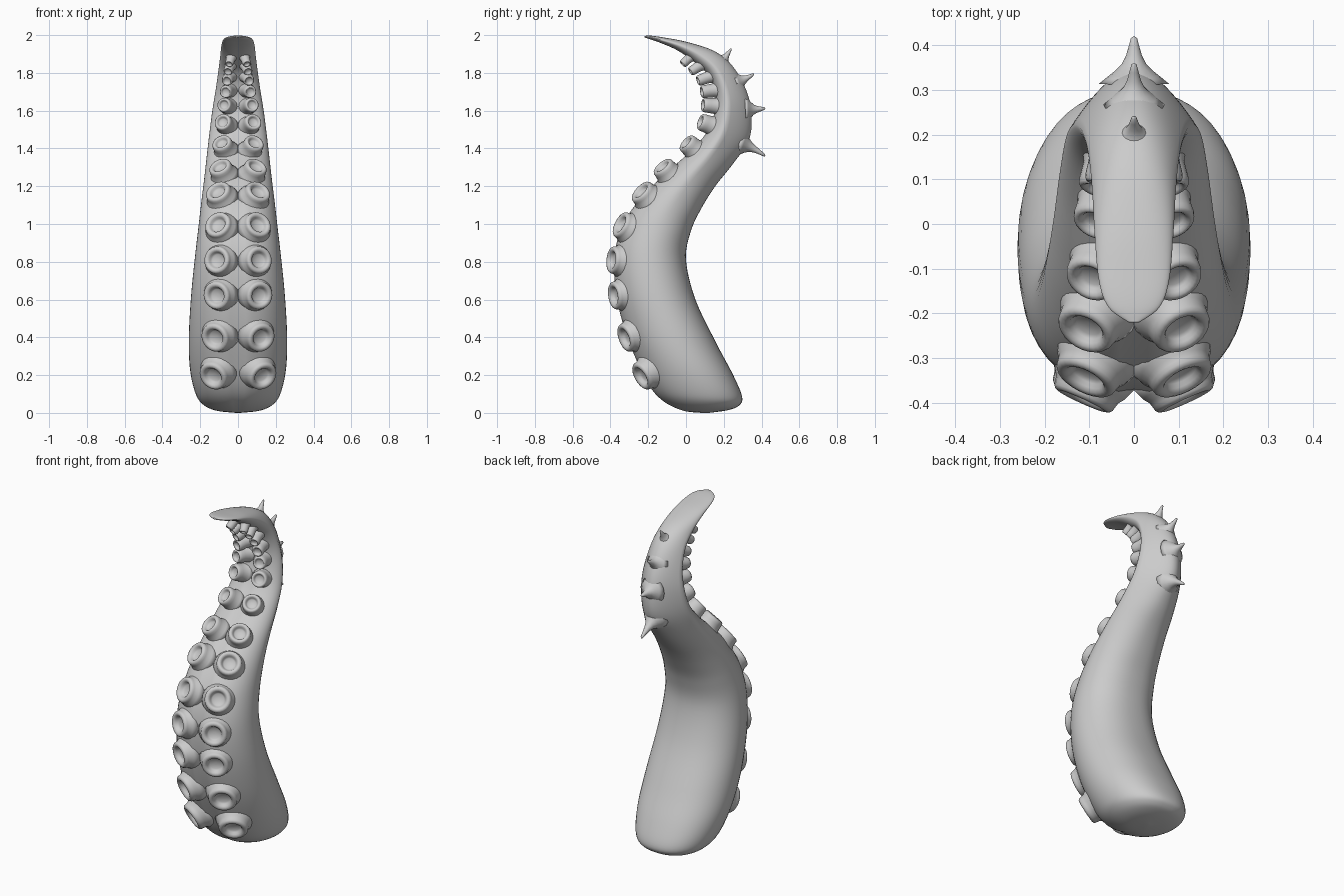
import bpy, bmesh, math
from mathutils import Vector
from mathutils.bvhtree import BVHTree

if "Cube" in bpy.data.objects:
    bpy.data.objects.remove(bpy.data.objects["Cube"])

# Body stations: front y,z / back y,z / half width / back keel sharpness
ST = [
    (0.08, 0.000, 0.12, 0.000, .010, 0), (-0.02, 0.012, 0.22, 0.014, .120, 0),
    (-0.12, 0.060, 0.28, 0.038, .190, 0), (-0.195, 0.14, 0.297, 0.085, .228, 0),
    (-0.265, 0.28, 0.25, 0.200, .255, 0), (-0.33, 0.450, 0.16, 0.370, .260, 0),
    (-0.375, 0.65, 0.05, 0.600, .248, 0), (-0.38, 0.840, 0.00, 0.810, .228, 0),
    (-0.335, 1.00, 0.025, 0.96, .210, 0), (-0.24, 1.140, 0.08, 1.080, .195, .1),
    (-0.12, 1.260, 0.155, 1.20, .180, .25), (0.015, 1.38, 0.25, 1.320, .166, .5),
    (0.11, 1.490, 0.335, 1.45, .152, .8), (0.15, 1.600, 0.345, 1.60, .136, .8),
    (0.15, 1.700, 0.31, 1.730, .118, .7), (0.11, 1.795, 0.235, 1.85, .103, .5),
    (0.03, 1.865, 0.14, 1.920, .094, .3), (-0.05, 1.92, 0.00, 1.965, .088, .1),
    (-0.14, 1.96, -0.12, 1.988, .078, 0), (-0.19, 1.977, -0.185, 1.997, .056, 0),
    (-0.22, 1.988, -0.22, 1.996, .012, 0),
]
RING, STEP = 48, 6


def station(u):
    i = min(int(u), len(ST) - 2)
    t = u - i
    p = [ST[max(0, min(len(ST) - 1, i + k))] for k in (-1, 0, 1, 2)]
    return [0.5 * (2 * b + (c - a) * t + (2 * a - 5 * b + 4 * c - d) * t * t
                   + (3 * b - a - 3 * c + d) * t ** 3) for a, b, c, d in zip(*p)]


def section_point(u, ang):
    fy, fz, by, bz, w, k = station(u)
    k = max(k, 0)
    s, c = abs(math.sin(ang)), math.cos(ang)
    m = 0.52 - 0.19 * k
    if c > 0:
        x, t = w * s ** 0.92, m * (1 - c)
    else:
        x, t = w * (s ** .85 * (1 - .7 * k) + (1 + c) * .7 * k), m - (1 - m) * c
    t += 0.03 * math.exp(-(x / 0.02) ** 2) * (c > 0)      # front centre groove
    x *= 1 if math.sin(ang) >= 0 else -1
    return Vector((x, fy + (by - fy) * t, fz + (bz - fz) * t))


def finish(name, bm):
    bmesh.ops.recalc_face_normals(bm, faces=bm.faces)
    me = bpy.data.meshes.new(name)
    bm.to_mesh(me)
    me.polygons.foreach_set("use_smooth", [True] * len(me.polygons))
    ob = bpy.data.objects.new(name, me)
    bpy.context.collection.objects.link(ob)
    return ob


def loft(bm, rings):
    rows = [[bm.verts.new(p) for p in r] for r in rings]
    for a, b in zip(rows, rows[1:]):
        for j in range(len(a)):
            k = (j + 1) % len(a)
            bm.faces.new((a[j], a[k], b[k], b[j]))
    bm.faces.new(rows[0])
    bm.faces.new(rows[-1])


def lathe(name, profile, pos, direction, seg=24, bend=Vector()):
    rot = direction.to_track_quat('Z', 'Y')
    top = max(h for r, h in profile)
    bm = bmesh.new()
    loft(bm, [[pos + rot @ Vector((r * math.cos(2 * math.pi * j / seg),
                                   r * math.sin(2 * math.pi * j / seg), h))
               + bend * max(h / top, 0) ** 2 for j in range(seg)] for r, h in profile])
    return finish(name, bm)


# Tentacle body
bm = bmesh.new()
n = (len(ST) - 1) * STEP
loft(bm, [[section_point(i / STEP, 2 * math.pi * j / RING) for j in range(RING)]
          for i in range(n + 1)])
bmesh.ops.recalc_face_normals(bm, faces=bm.faces)
tree = BVHTree.FromBMesh(bm)
finish("tentacle_body", bm)


def surface(x, z):
    hit, nor, _, _ = tree.ray_cast(Vector((x, -2, z)), Vector((0, 1, 0)))
    nor = Vector((0, nor.y, nor.z)).normalized()
    return hit, nor


# Sucker pairs: x, z of the rim centre as seen from the front, radius, height
SUCKERS = [(.128, .19, .086, .045), (.12, .395, .084, .038), (.112, .62, .080, .035),
           (.11, .81, .078, .035), (.105, 1.0, .078, .036), (.103, 1.175, .074, .045),
           (.09, 1.305, .066, .055), (.08, 1.43, .058, .060), (.074, 1.54, .050, .066),
           (.066, 1.63, .042, .074), (.058, 1.70, .037, .074), (.052, 1.76, .032, .068),
           (.047, 1.81, .028, .060), (.042, 1.85, .025, .050)]
for i, (x, z, r, h) in enumerate(SUCKERS):
    splay = 0.1 + 4.5 * r
    hit, nor = surface(x, z)
    nor = (nor + Vector((0, -0.5 * max(0, z - 1.4), 0))).normalized()
    hit, _ = surface(x - 0.5 * splay * h, z - nor.z * h * 0.85)
    prof = [(1.25 * r, -.5 * r), (1.1 * r, -.1 * r), (.98 * r, .15 * h), (.94 * r, .5 * h),
            (.92 * r, .75 * h), (.86 * r, .92 * h), (.75 * r, h), (.64 * r, h - .03 * r),
            (.55 * r, h - .12 * r), (.5 * r, h - .25 * r), (.4 * r, h - .34 * r),
            (.05 * r, h - .36 * r)]
    for sgn, side in ((1, "right"), (-1, "left")):
        d = Vector((sgn * splay, nor.y, nor.z)).normalized()
        lathe(f"sucker_{side}_{i + 1}", prof, Vector((sgn * hit.x, hit.y, hit.z)), d)

# Back spikes: base y,z / tip y,z / base radius / downward hook
SPIKES = [(.31, 1.42, .42, 1.36, .046, -.02), (.335, 1.605, .42, 1.612, .046, .005),
          (.285, 1.755, .36, 1.795, .040, .012), (.195, 1.865, .24, 1.93, .036, .01)]
for i, (y, z, ty, tz, r, hook) in enumerate(SPIKES):
    base, bend = Vector((0, y, z)), Vector((0, 0, hook))
    axis = Vector((0, ty, tz)) - bend - base
    L = axis.length
    prof = [(1.7 * r, -.25 * L), (1.25 * r, -.05 * L), (.9 * r, .1 * L), (.58 * r, .28 * L),
            (.38 * r, .5 * L), (.25 * r, .75 * L), (.15 * r, .95 * L), (.02 * r, L)]
    lathe(f"back_spike_{i + 1}", prof, base, axis.normalized(), 16, bend)
